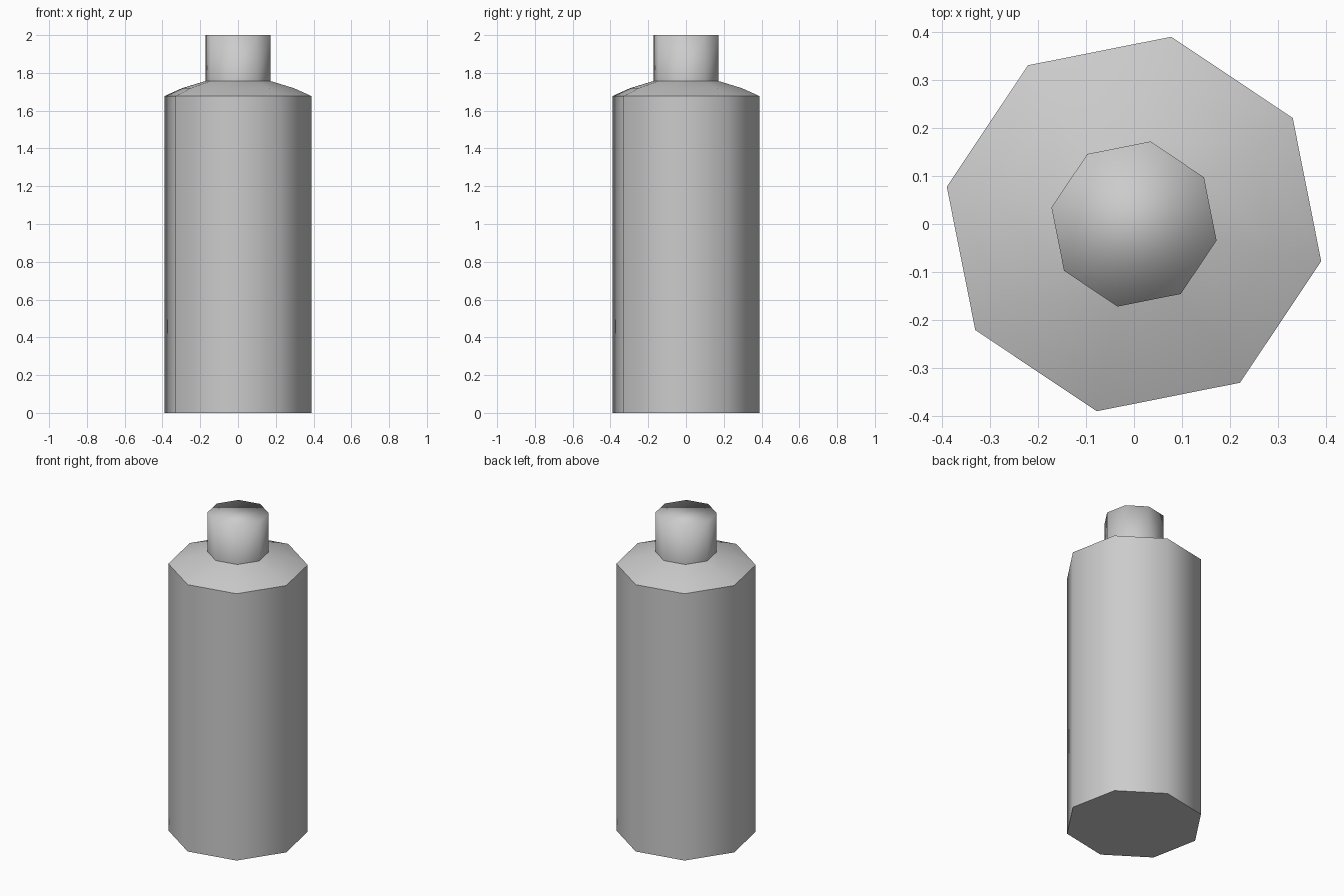
import bpy, bmesh
from math import cos, sin, pi

cube = bpy.data.objects.get("Cube")
if cube:
    bpy.data.objects.remove(cube, do_unlink=True)

SIDES = 8
TURN = -pi / 16

grey = bpy.data.materials.new("light_grey")
grey.use_nodes = True
colour = (0.6, 0.6, 0.6, 1)
grey.diffuse_color = colour
grey.node_tree.nodes["Principled BSDF"].inputs["Base Color"].default_value = colour


def lathe(name, profile, top=False, bottom=False):
    """Smooth octagonal tube through (radius, height) rings, with optional end caps."""
    bm = bmesh.new()
    rings = []
    for r, z in profile:
        angles = [TURN + 2 * pi * i / SIDES for i in range(SIDES)]
        rings.append([bm.verts.new((r * cos(a), r * sin(a), z)) for a in angles])
    for low, high in zip(rings, rings[1:]):
        for i in range(SIDES):
            j = (i + 1) % SIDES
            bm.faces.new((low[i], low[j], high[j], high[i]))
    for face in bm.faces:
        face.smooth = True
    # The top cap blends into the side; the base stays flat behind a sharp rim
    if top:
        bm.faces.new(rings[-1]).smooth = True
    if bottom:
        base = bm.faces.new(rings[0][::-1])
        for edge in base.edges:
            edge.smooth = False
    mesh = bpy.data.meshes.new(name)
    bm.to_mesh(mesh)
    bm.free()
    mesh.materials.append(grey)
    obj = bpy.data.objects.new(name, mesh)
    bpy.context.collection.objects.link(obj)
    return obj


# Straight body with a flat base
lathe("bottle_body", [(0.397, 0), (0.397, 1.677)], bottom=True)
# Shallow rounded shoulder
lathe("bottle_shoulder", [(0.397, 1.677), (0.302, 1.719), (0.175, 1.757)])
# Narrow cap on the neck
lathe("bottle_cap", [(0.175, 1.757), (0.175, 2.0)], top=True)
